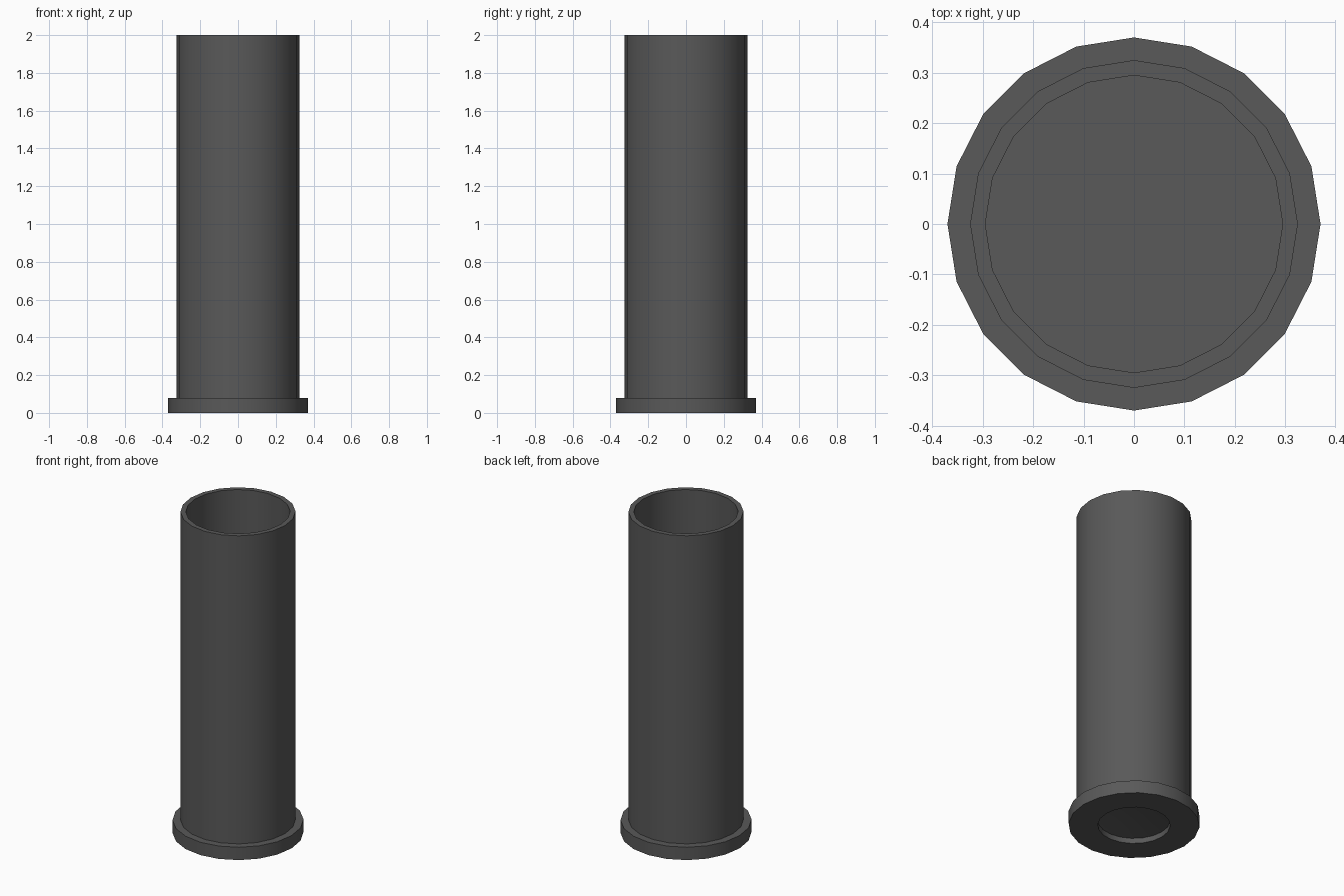
import bpy, bmesh
from math import cos, sin, pi, radians

if "Cube" in bpy.data.objects:
    bpy.data.objects.remove(bpy.data.objects["Cube"])

SIDES = 20

dark = bpy.data.materials.new("dark_grey")
dark.diffuse_color = (0.1, 0.1, 0.1, 1)
dark.use_nodes = True
dark.node_tree.nodes["Principled BSDF"].inputs["Base Color"].default_value = dark.diffuse_color


def lathe(name, profile):
    """Revolve (radius, z) points around z; radius 0 makes a pole."""
    bm = bmesh.new()
    rings = []
    for r, z in profile:
        if r == 0:
            rings.append([bm.verts.new((0, 0, z))] * SIDES)
        else:
            rings.append([bm.verts.new((r * cos(2 * pi * i / SIDES),
                                        r * sin(2 * pi * i / SIDES), z))
                          for i in range(SIDES)])
    for a, b in zip(rings, rings[1:]):
        for i in range(SIDES):
            j = (i + 1) % SIDES
            corners = list(dict.fromkeys((a[i], a[j], b[j], b[i])))
            bm.faces.new(corners)
    bmesh.ops.recalc_face_normals(bm, faces=bm.faces)
    mesh = bpy.data.meshes.new(name)
    bm.to_mesh(mesh)
    bm.free()
    mesh.materials.append(dark)
    obj = bpy.data.objects.new(name, mesh)
    bpy.context.collection.objects.link(obj)
    bpy.ops.object.select_all(action='DESELECT')
    obj.select_set(True)
    bpy.context.view_layer.objects.active = obj
    bpy.ops.object.shade_smooth_by_angle(angle=radians(30))
    return obj


# Open tube with a base flange, and a shallow dished recess underneath
lathe("flanged_tube", [
    (0, 0.05), (0.12, 0.045), (0.205, 0.033), (0.205, 0),  # underside recess
    (0.37, 0), (0.37, 0.08), (0.325, 0.08),                # flange
    (0.325, 2), (0.295, 2),                                # wall and lip
    (0.295, 0.08), (0, 0.08),                              # bore and floor
])
